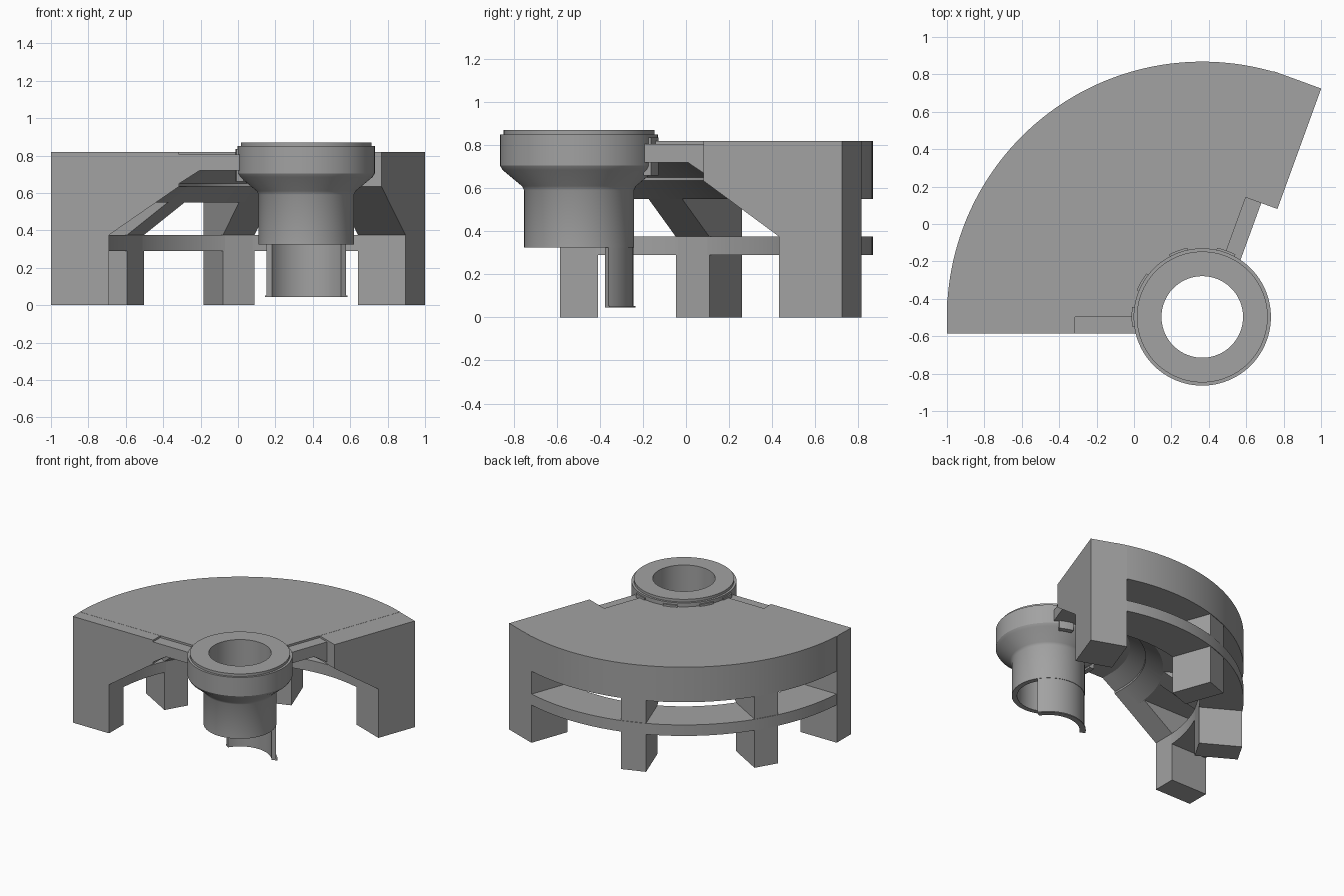
import bpy, bmesh, math
from math import sin, cos, radians

if "Cube" in bpy.data.objects:
    bpy.data.objects.remove(bpy.data.objects["Cube"])

CX, CY = 0.365, -0.497      # hub axis
R_OUT, R_IN = 1.365, 1.055  # outer edge and inner face of the legs
R_ARM = 0.68                # where the brackets give way to the arms

grey = bpy.data.materials.new("plain grey")
grey.use_nodes = True
colour = (0.36, 0.36, 0.36, 1)
grey.diffuse_color = colour
grey.node_tree.nodes["Principled BSDF"].inputs["Base Color"].default_value = colour


def finish(name, bm):
    bmesh.ops.recalc_face_normals(bm, faces=bm.faces)
    mesh = bpy.data.meshes.new(name)
    bm.to_mesh(mesh)
    bm.free()
    mesh.materials.append(grey)
    ob = bpy.data.objects.new(name, mesh)
    bpy.context.collection.objects.link(ob)
    bpy.ops.object.select_all(action='DESELECT')
    ob.select_set(True)
    bpy.context.view_layer.objects.active = ob
    bpy.ops.object.shade_smooth_by_angle(angle=radians(30))
    return ob


def sweep(name, profile, a0, a1, steps):
    """Turn a closed (radius, height) profile about the hub axis."""
    bm = bmesh.new()
    full = a1 - a0 >= 360
    rings = []
    for i in range(steps if full else steps + 1):
        a = radians(a0 + (a1 - a0) * i / steps)
        rings.append([bm.verts.new((CX + r * cos(a), CY + r * sin(a), z)) for r, z in profile])
    n = len(profile)
    for i in range(steps):
        p, q = rings[i], rings[(i + 1) % len(rings)]
        for j in range(n):
            k = (j + 1) % n
            bm.faces.new((p[j], p[k], q[k], q[j]))
    if not full:
        bm.faces.new(rings[0])
        bm.faces.new(rings[-1])
    return finish(name, bm)


def plate(name, profile, angle, side0, side1):
    """Extrude a (radius, height) profile sideways along a radial direction."""
    a = radians(angle)
    bm = bmesh.new()
    sides = []
    for s in (side0, side1):
        sides.append([bm.verts.new((CX + r * cos(a) + s * sin(a),
                                    CY + r * sin(a) - s * cos(a), z)) for r, z in profile])
    n = len(profile)
    for j in range(n):
        k = (j + 1) % n
        bm.faces.new((sides[0][j], sides[0][k], sides[1][k], sides[1][j]))
    bm.faces.new(sides[0])
    bm.faces.new(sides[1])
    return finish(name, bm)


def box(r0, r1, z0, z1):
    return [(r0, z0), (r1, z0), (r1, z1), (r0, z1)]


def bracket(r_end, top):
    return [(r_end, 0), (r_end, top), (R_ARM, top), (R_ARM, 0.635), (R_IN, 0.375), (R_IN, 0)]


# Deck with sloping underside, and the tie rail between the legs
sweep("deck", [(R_OUT, 0.55), (R_OUT, 0.82), (0.34, 0.82), (0.34, 0.72), (0.57, 0.72),
               (R_ARM, 0.65), (R_ARM, 0.635), (0.803, 0.55)], 70, 180, 72)
sweep("tie_rail", box(R_IN + 0.003, R_OUT, 0.29, 0.375), 70, 180, 72)

# Legs with their diagonal brackets
plate("right_leg", bracket(R_OUT, 0.819), 180, -0.088, 0.088)
plate("left_leg", bracket(R_OUT, 0.819), 70, -0.09, 0.18)
for name, angle in (("inner_right_leg", 150), ("inner_left_leg", 110)):
    plate(name, bracket(R_OUT - 0.005, 0.8), angle, -0.09, 0.09)

# Arms joining the end brackets to the hub
arm = [(0.3, 0.72), (0.57, 0.72), (R_ARM, 0.65), (R_ARM, 0.805), (0.3, 0.805)]
plate("right_arm", arm, 180, -0.088, 0)
plate("left_arm", arm, 70, 0, 0.088)

# Tabs gripping the hub
for i, angle in enumerate((180, 150, 110, 70)):
    sweep(f"hub_tab_{i + 1}", box(0.34, 0.378, 0.66, 0.835), angle - 8, angle + 8, 6)

# Hub: flared collar with a through bore, and the half spout below it
sweep("hub", [(0.218, 0.325), (0.255, 0.325), (0.255, 0.59), (0.265, 0.61), (0.355, 0.685),
              (0.367, 0.705), (0.367, 0.85), (0.35, 0.85), (0.35, 0.87), (0.218, 0.87)],
      0, 360, 96)
sweep("spout", box(0.22, 0.252, 0.045, 0.33), 33, 147, 36)
sweep("spout_lip", box(0.22, 0.262, 0.045, 0.053), 33, 147, 36)
